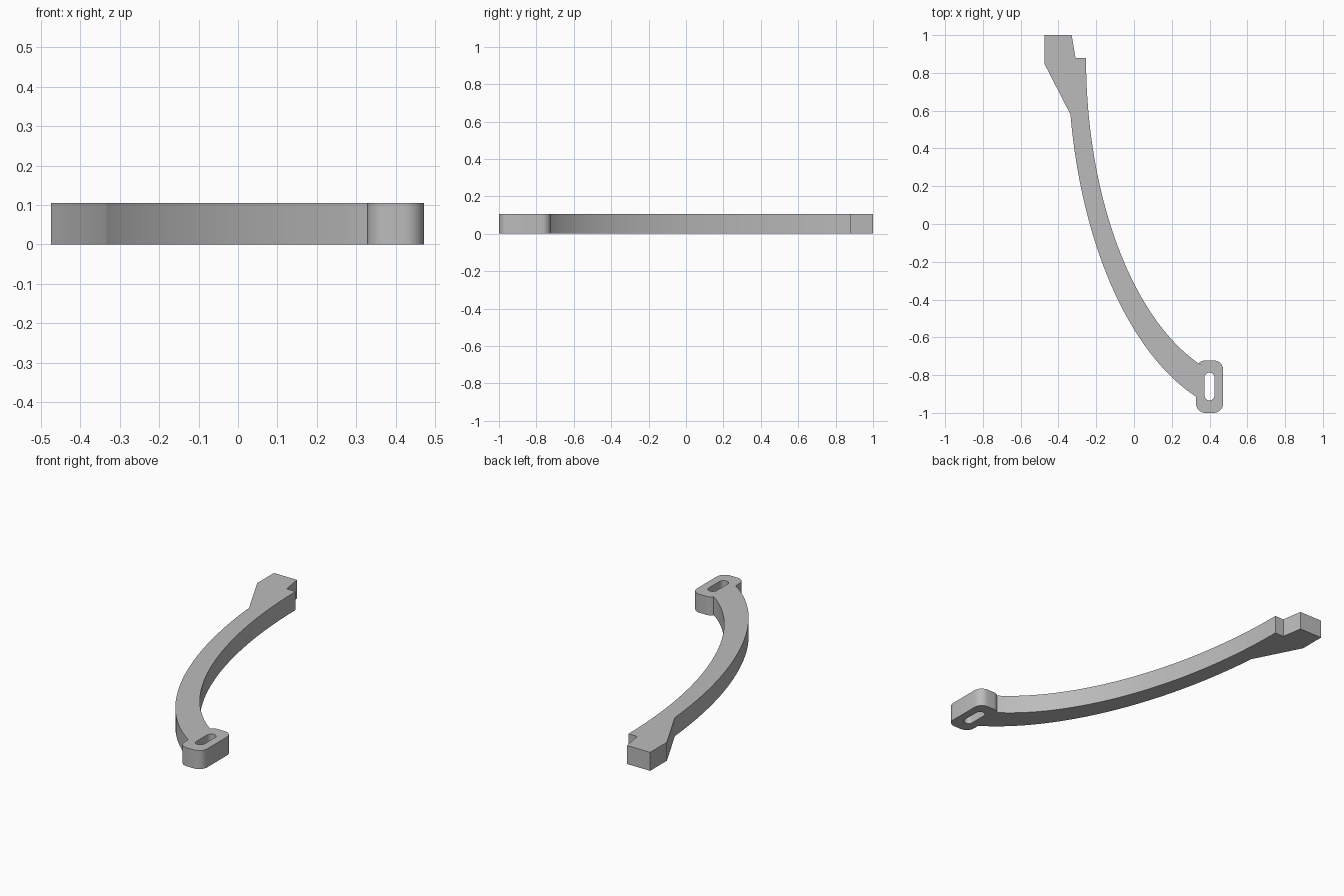
import bpy
import bmesh
from math import sin, cos, radians

THICKNESS = 0.105

cube = bpy.data.objects.get("Cube")
if cube:
    bpy.data.objects.remove(cube, do_unlink=True)


def arc(cx, cy, rx, ry, start, end, steps):
    """Points on an elliptical arc, angles in degrees."""
    angles = [radians(start + (end - start) * i / steps) for i in range(steps + 1)]
    return [(cx + rx * cos(a), cy + ry * sin(a)) for a in angles]


def corner(cx, cy, start, end):
    return arc(cx, cy, 0.05, 0.05, start, end, 8)


def extrude_loops(name, loops, height, material):
    """Fill an outline with its holes, then give it thickness."""
    bm = bmesh.new()
    edges = []
    for loop in loops:
        verts = [bm.verts.new((x, y, 0)) for x, y in loop]
        edges += [bm.edges.new((v, verts[i - 1])) for i, v in enumerate(verts)]
    bmesh.ops.triangle_fill(bm, edges=edges, use_beauty=True)
    solid = bmesh.ops.extrude_face_region(bm, geom=bm.faces[:], use_keep_orig=True)
    top = [g for g in solid["geom"] if isinstance(g, bmesh.types.BMVert)]
    bmesh.ops.translate(bm, verts=top, vec=(0, 0, height))
    bmesh.ops.recalc_face_normals(bm, faces=bm.faces[:])
    mesh = bpy.data.meshes.new(name)
    bm.to_mesh(mesh)
    bm.free()
    mesh.materials.append(material)
    obj = bpy.data.objects.new(name, mesh)
    bpy.context.collection.objects.link(obj)
    return obj


# Plain grey material
grey = bpy.data.materials.new("plain_grey")
grey.use_nodes = True
colour = (0.5, 0.5, 0.5, 1)
grey.diffuse_color = colour
grey.node_tree.nodes["Principled BSDF"].inputs["Base Color"].default_value = colour

# Stepped mounting tab at the back
outline = [(-0.475, 0.85), (-0.475, 1.0), (-0.33, 1.0), (-0.31, 0.88)]
# Inner edge of the curved arm
outline += arc(0.657, 0.88, 0.911, 1.725, 180, 250.3, 40)
# Rounded lug at the front
outline += corner(0.378, -0.772, 135, 90)
outline += corner(0.422, -0.772, 90, 0)
outline += corner(0.422, -0.95, 0, -90)
outline += corner(0.378, -0.95, -90, -180)
# Outer edge of the curved arm, running back to the tab
outline += arc(0.657, 0.88, 1.006, 1.898, 250.85, 189.1, 40)

# Slot through the lug
slot = arc(0.4, -0.812, 0.026, 0.026, 0, 180, 14)
slot += arc(0.4, -0.908, 0.026, 0.026, 180, 360, 14)

arm = extrude_loops("curved_arm", [outline, slot], THICKNESS, grey)

# Smooth the curved walls, keep the rims sharp
bpy.ops.object.select_all(action="DESELECT")
arm.select_set(True)
bpy.context.view_layer.objects.active = arm
bpy.ops.object.shade_smooth_by_angle(angle=radians(25))
